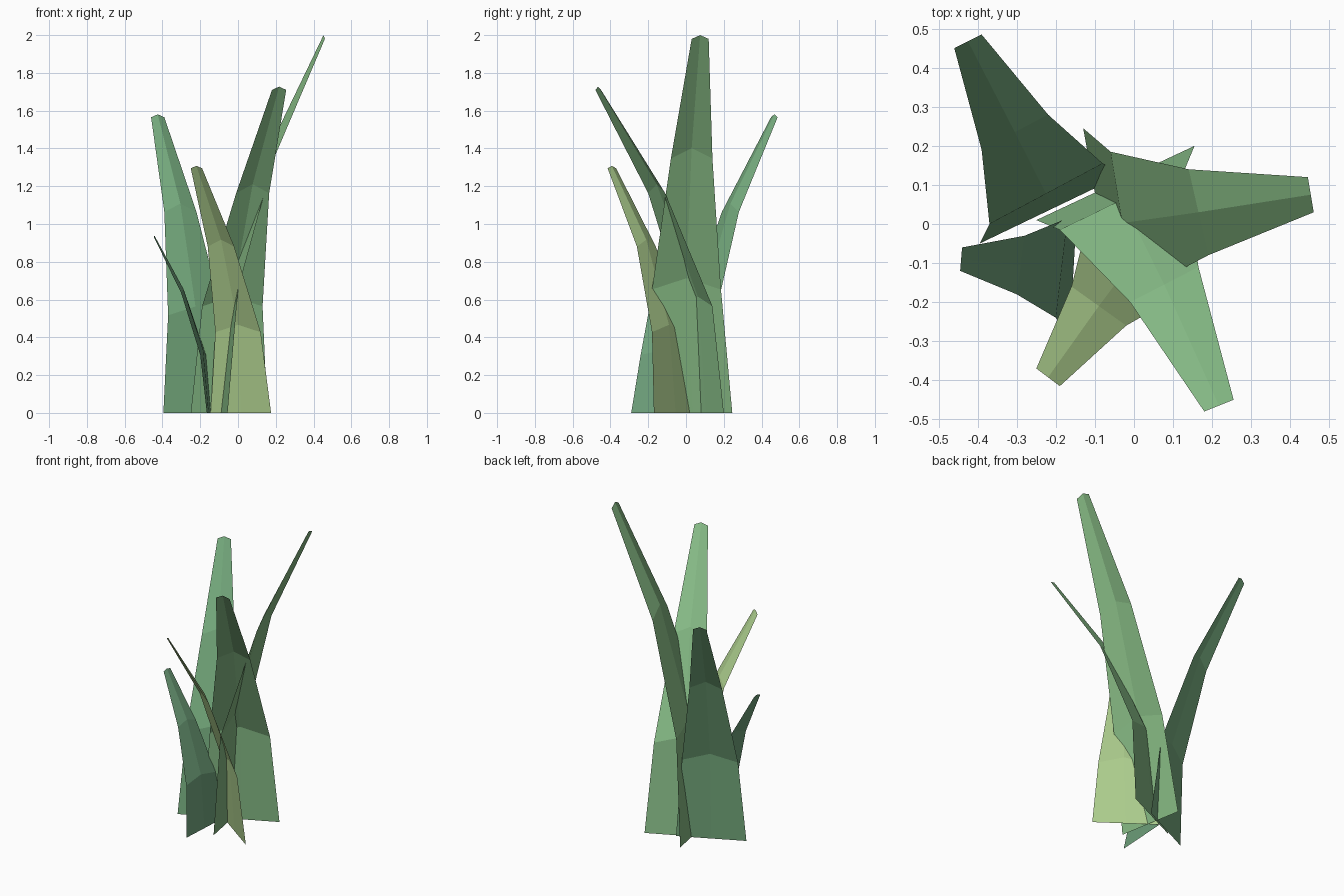
import bpy

# Each blade: edge height at tip, colour, and (left x, left y, right x, right y)
# at the base, lower bend, upper bend and tip.
BLADES = {
    "blade_right": (1.98, (0.23, 0.47, 0.22), [
        (-0.13, 0.245, -0.055, -0.17), (-0.06, 0.185, 0.0, -0.18),
        (0.14, 0.14, 0.19, -0.08), (0.445, 0.12, 0.46, 0.03)]),
    "blade_front_right": (1.71, (0.26, 0.54, 0.26), [
        (-0.25, 0.01, 0.155, 0.20), (-0.19, -0.015, 0.13, 0.14),
        (-0.01, -0.20, 0.165, -0.11), (0.18, -0.48, 0.255, -0.45)]),
    "blade_back_left": (1.565, (0.19, 0.43, 0.22), [
        (-0.395, -0.05, -0.02, 0.13), (-0.37, 0.0, -0.08, 0.155),
        (-0.39, 0.19, -0.22, 0.28), (-0.46, 0.45, -0.39, 0.485)]),
    "blade_front_left": (1.295, (0.42, 0.62, 0.27), [
        (-0.145, 0.06, 0.175, -0.17), (-0.12, 0.0, 0.12, -0.18),
        (-0.16, -0.16, -0.02, -0.26), (-0.25, -0.37, -0.19, -0.415)]),
    "blade_left": (0.93, (0.16, 0.36, 0.2), [
        (-0.145, 0.05, -0.165, -0.29), (-0.17, 0.015, -0.20, -0.24),
        (-0.28, -0.03, -0.30, -0.18), (-0.44, -0.06, -0.445, -0.12)]),
}
HEIGHTS = (0.0, 0.33, 0.68, 1.0)      # fraction of blade height per row
RIDGE = (0.0, 0.03, 0.028, 0.01)      # how far the centre fold rises


def make_blade(name, height, colour, rows):
    """A tapering, creased leaf strip: two faces across, three along."""
    verts, faces = [], []
    for (lx, ly, rx, ry), f, ridge in zip(rows, HEIGHTS, RIDGE):
        z = f * height
        verts += [(lx, ly, z),
                  ((lx + rx) / 2, (ly + ry) / 2, z + ridge * height),
                  (rx, ry, z)]
    for r in range(len(rows) - 1):
        for c in range(2):
            a = r * 3 + c
            faces.append((a, a + 1, a + 4, a + 3))
    mesh = bpy.data.meshes.new(name)
    mesh.from_pydata(verts, [], faces)
    mat = bpy.data.materials.new(name + "_green")
    mat.diffuse_color = (*colour, 1)
    mesh.materials.append(mat)
    bpy.context.collection.objects.link(bpy.data.objects.new(name, mesh))


for name, (height, colour, rows) in BLADES.items():
    make_blade(name, height, colour, rows)
